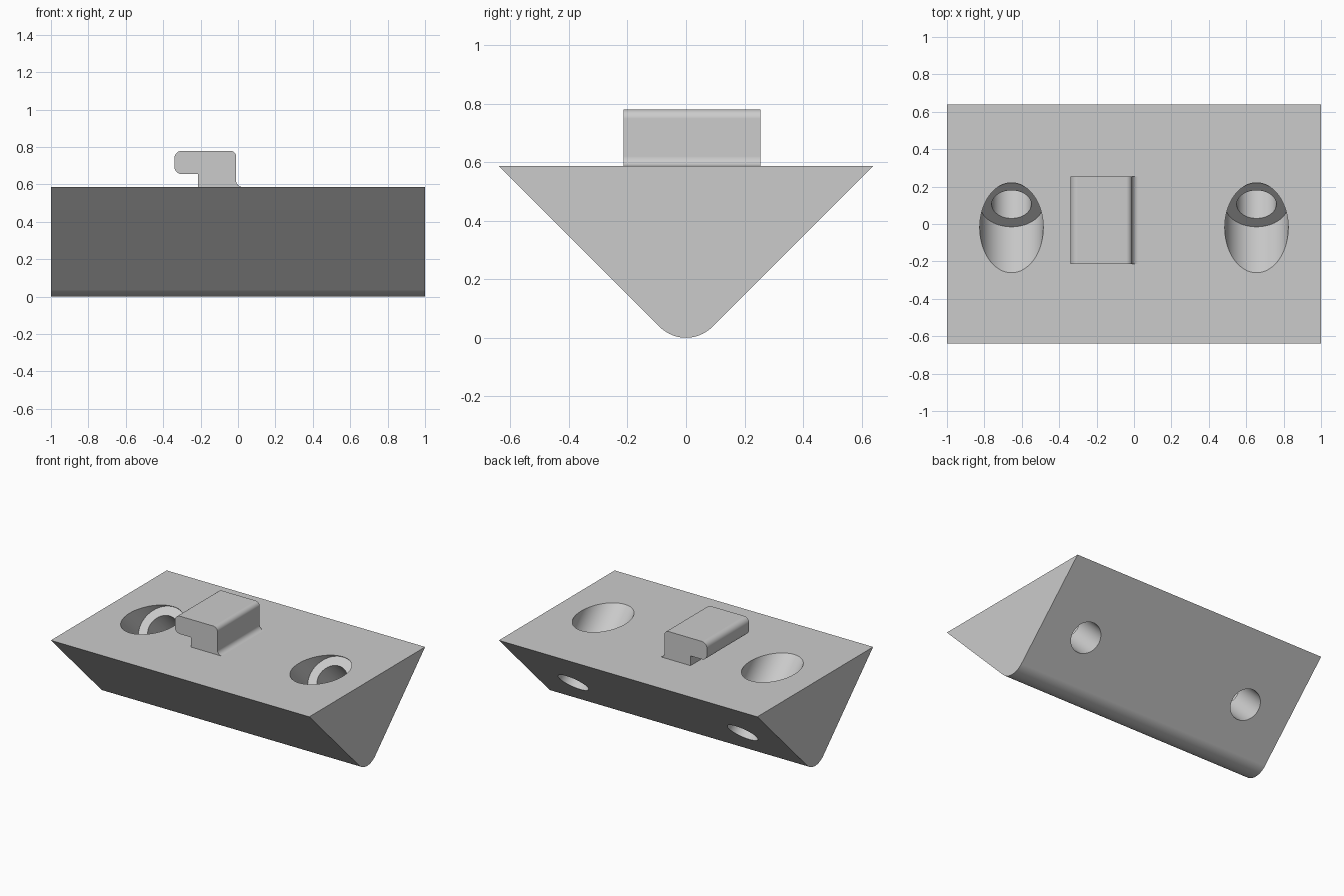
import bpy, bmesh
from math import sin, cos, radians, pi, sqrt
from mathutils import Vector

cube = bpy.data.objects.get("Cube")
if cube:
    bpy.data.objects.remove(cube, do_unlink=True)

grey = bpy.data.materials.new("plain grey")
grey.use_nodes = True
grey.diffuse_color = (0.6, 0.6, 0.6, 1)
grey.node_tree.nodes["Principled BSDF"].inputs["Base Color"].default_value = (0.6, 0.6, 0.6, 1)


def arc(cx, cy, r, start, end, n):
    """Points along an arc, angles in degrees."""
    angles = [radians(start + (end - start) * i / n) for i in range(n + 1)]
    return [(cx + r * cos(a), cy + r * sin(a)) for a in angles]


def extrude(name, points, offset):
    """Closed solid swept from a planar outline."""
    bm = bmesh.new()
    face = bm.faces.new([bm.verts.new(p) for p in points])
    swept = bmesh.ops.extrude_face_region(bm, geom=[face])["geom"]
    verts = [v for v in swept if isinstance(v, bmesh.types.BMVert)]
    bmesh.ops.translate(bm, verts=verts, vec=offset)
    bmesh.ops.recalc_face_normals(bm, faces=bm.faces)
    mesh = bpy.data.meshes.new(name)
    bm.to_mesh(mesh)
    bm.free()
    mesh.materials.append(grey)
    obj = bpy.data.objects.new(name, mesh)
    bpy.context.collection.objects.link(obj)
    return obj


def select(obj):
    bpy.ops.object.select_all(action='DESELECT')
    obj.select_set(True)
    bpy.context.view_layer.objects.active = obj


def drill(target, start, end, radius):
    """Cut a round hole between two points."""
    axis = end - start
    bpy.ops.mesh.primitive_cylinder_add(
        vertices=64, radius=radius, depth=axis.length, location=(start + end) / 2,
        rotation=axis.to_track_quat('Z', 'Y').to_euler())
    cutter = bpy.context.object
    cutter.name = "hole_cutter"
    cutter.hide_render = True
    cutter.data.materials.append(grey)
    mod = target.modifiers.new("hole", 'BOOLEAN')
    mod.operation = 'DIFFERENCE'
    mod.solver = 'EXACT'
    mod.object = cutter
    select(target)
    bpy.ops.object.modifier_apply(modifier=mod.name)
    bpy.data.objects.remove(cutter, do_unlink=True)


def smooth(obj):
    select(obj)
    bpy.ops.object.shade_smooth_by_angle(angle=radians(30))
    mod = obj.modifiers.new("flat_face_normals", 'WEIGHTED_NORMAL')
    mod.keep_sharp = True


# Wedge body: right-angled prism with a rounded lower edge
top, half = 0.587, 0.64
r = (half - top) / (sqrt(2) - 1)
outline = [(half, top), (-half, top)] + arc(0, r, r, 225, 315, 24)
body = extrude("wedge_body", [(-1, y, z) for y, z in outline], (2, 0, 0))

# Counterbored screw holes, square to the back slope
slope = Vector((0, 1, -1)).normalized()
for side in (-1, 1):
    seat = Vector((side * 0.655, 0.105, 0.462))
    drill(body, seat - slope * 0.6, seat, 0.17)
    drill(body, seat - slope * 0.1, seat + slope * 0.7, 0.106)
smooth(body)

# Hook on top: overhanging rounded lip with a fillet at the root
right, lip, stem, high, low = -0.01, -0.34, -0.213, 0.78, 0.655
c, f = 0.04, 0.033
hook_outline = (
    [(stem, top - 0.01), (stem, low)]
    + arc(lip + c, low + c, c, 270, 180, 10)
    + arc(lip + c, high - c, c, 180, 90, 10)
    + arc(right - c * 0.8, high - c * 0.8, c * 0.8, 90, 0, 10)
    + arc(right + f, top + f, f, 180, 270, 10)
    + [(right + f, top - 0.01)])
hook = extrude("hook", [(x, -0.213, z) for x, z in hook_outline], (0, 0.467, 0))
smooth(hook)
